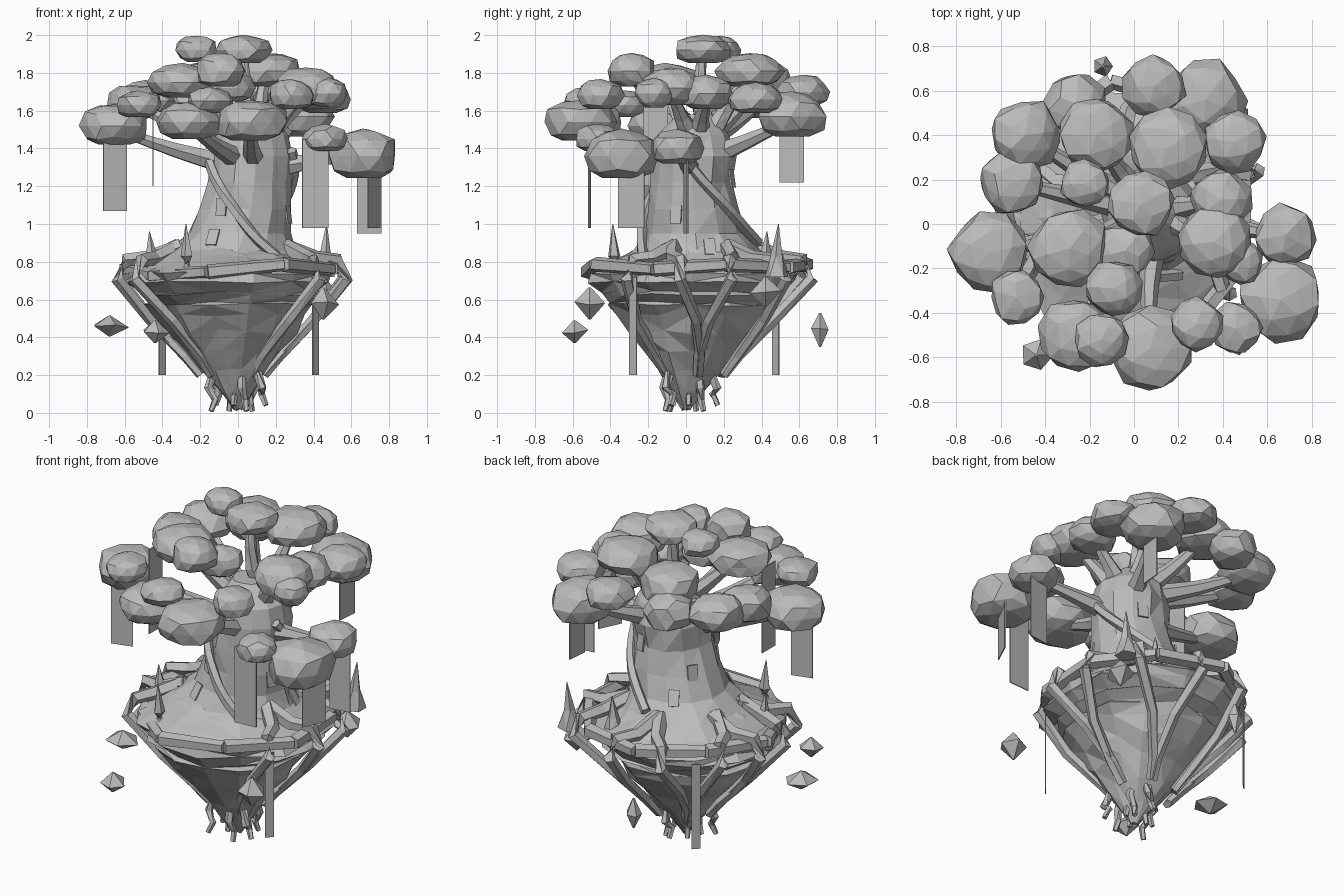
import bpy, bmesh, math, random
from mathutils import Vector, Matrix

random.seed(4)
if "Cube" in bpy.data.objects:
    bpy.data.objects.remove(bpy.data.objects["Cube"])

stone = bpy.data.materials.new("pale grey")
stone.use_nodes = True
stone.diffuse_color = (0.5, 0.5, 0.5, 1)
stone.node_tree.nodes["Principled BSDF"].inputs["Base Color"].default_value = (0.5, 0.5, 0.5, 1)


def finish(name, bm):
    bmesh.ops.recalc_face_normals(bm, faces=bm.faces)
    mesh = bpy.data.meshes.new(name)
    bm.to_mesh(mesh)
    bm.free()
    mesh.materials.append(stone)
    obj = bpy.data.objects.new(name, mesh)
    bpy.context.collection.objects.link(obj)
    return obj


def loft(name, rings):
    """Skin a stack of closed rings and cap both ends."""
    bm = bmesh.new()
    loops = [[bm.verts.new(p) for p in ring] for ring in rings]
    for low, high in zip(loops, loops[1:]):
        for i in range(len(low)):
            j = (i + 1) % len(low)
            bm.faces.new((low[i], low[j], high[j], high[i]))
    bm.faces.new(loops[0])
    bm.faces.new(loops[-1])
    bmesh.ops.triangulate(bm, faces=bm.faces)
    return finish(name, bm)


def smooth_path(points, steps):
    """Round a coarse path with Catmull-Rom interpolation."""
    p = [Vector(q) for q in points]
    p = [p[0] * 2 - p[1]] + p + [p[-1] * 2 - p[-2]]
    out = []
    for a, b, c, d in zip(p, p[1:], p[2:], p[3:]):
        for k in range(steps):
            t = k / steps
            out.append(0.5 * (2 * b + (c - a) * t + (2 * a - 5 * b + 4 * c - d) * t * t
                              + (3 * b - a - 3 * c + d) * t ** 3))
    return out + [p[-2]]


def tube(name, points, r0, r1, sides=5, steps=1):
    path = smooth_path(points, steps)
    rings = []
    for i, p in enumerate(path):
        tangent = (path[min(i + 1, len(path) - 1)] - path[max(i - 1, 0)]).normalized()
        turn = tangent.to_track_quat('Z', 'Y')
        r = r0 + (r1 - r0) * i / (len(path) - 1)
        rings.append([p + turn @ Vector((r * math.cos(a), r * math.sin(a), 0))
                      for a in (math.tau * k / sides for k in range(sides))])
    return loft(name, rings)


def blob(name, centre, size, wobble):
    """Squared-off faceted clump with a flattened underside."""
    bm = bmesh.new()
    bmesh.ops.create_icosphere(bm, subdivisions=2, radius=1)
    spin = Matrix.Rotation(random.uniform(0, math.tau), 3, 'Z')
    for v in bm.verts:
        q = spin @ v.co * random.uniform(1 - wobble, 1 + wobble)
        q.z = max(math.copysign(abs(q.z) ** 0.8, q.z) * 1.08, -0.9)
        v.co = Vector([c + s * k for c, s, k in zip(centre, size, q)])
    return finish(name, bm)


def plate(name, centre, width, height, yaw, tilt=0.0, thick=0.006):
    bm = bmesh.new()
    bmesh.ops.create_cube(bm, size=1)
    bm.transform(Matrix.Translation(centre) @ Matrix.Rotation(yaw, 4, 'Z')
                 @ Matrix.Rotation(tilt, 4, 'X') @ Matrix.Diagonal((width, thick, height, 1)))
    return finish(name, bm)


def ring(cx, cy, z, r, sides, wobble, lift=0.0):
    return [(cx + r * k * math.cos(a), cy + r * k * math.sin(a), z + random.uniform(-lift, lift))
            for a, k in ((math.tau * i / sides, random.uniform(1 - wobble, 1 + wobble))
                         for i in range(sides))]


# Foliage clusters: x, y, z, radius, half height
foliage = [
    (-.65, -.13, 1.52, .18, .11), (-.55, .19, 1.64, .15, .09), (-.49, .4, 1.65, .16, .1),
    (-.53, -.33, 1.63, .12, .07), (-.26, .54, 1.65, .14, .1), (-.17, .4, 1.75, .17, .1),
    (.09, .62, 1.7, .14, .08), (.32, .56, 1.57, .18, .12), (.15, .34, 1.81, .18, .09),
    (.45, .37, 1.66, .14, .08), (.39, .11, 1.69, .14, .09), (-.22, .18, 1.92, .11, .07),
    (.03, .09, 1.92, .15, .075), (-.29, -.11, 1.75, .18, .09), (-.04, -.12, 1.72, .13, .08),
    (-.09, -.29, 1.81, .13, .09), (.36, -.08, 1.72, .17, .1), (.48, -.17, 1.69, .1, .08),
    (.68, -.05, 1.4, .14, .09), (.66, -.34, 1.36, .19, .13), (.28, -.45, 1.68, .12, .08),
    (.46, -.47, 1.45, .12, .07), (.07, -.56, 1.54, .19, .11), (-.26, -.5, 1.54, .17, .1),
    (-.15, -.52, 1.65, .12, .07)]
for x, y, z, r, h in foliage:
    blob("foliage_cluster", (x, y, z), (r, r, h), .09)

# Leaning trunk with a flared foot: z, radius, centre x, centre y
trunk = [(.78, .43, -.08, .06), (.86, .34, -.04, .06), (.95, .275, .0, .05), (1.08, .24, .04, .04),
         (1.22, .22, .06, .03), (1.36, .22, .07, .04), (1.47, .19, .07, .04), (1.58, .1, .05, .05)]
loft("trunk", [ring(x, y, z, r, 13, .05) for z, r, x, y in trunk])


def on_trunk(angle, z, out=0.0):
    for (z0, r0, x0, y0), (z1, r1, x1, y1) in zip(trunk, trunk[1:]):
        if z <= z1:
            break
    t = (z - z0) / (z1 - z0)
    r = r0 + (r1 - r0) * t + out
    a = math.radians(angle)
    return (x0 + (x1 - x0) * t + r * math.cos(a), y0 + (y1 - y0) * t + r * math.sin(a), z)


# Branches reaching from the trunk top to the canopy
for i in (0, 1, 2, 5, 7, 8, 10, 12, 13, 16, 18, 22, 23):
    x, y, z, r, h = foliage[i]
    angle = math.degrees(math.atan2(y, x))
    low = max(1.3, min(1.48, z - .2))
    start = on_trunk(angle, low, -.08)
    middle = (x * .55 + .03, y * .55 + .02, low + (z - low) * .35)
    tube("branch", [start, middle, (x * .95, y * .95, z - h * .3)], .06, .025, 6, 2)

# Two vines winding round the trunk
vines = [(200, 312, 1.33, .83), (-20, 85, 1.39, .9)]
for a0, a1, z0, z1 in vines:
    pts = [on_trunk(a0 + (a1 - a0) * t / 6, z0 + (z1 - z0) * t / 6, .015) for t in range(7)]
    tube("trunk_vine", pts, .028, .03, 5, 2)

# Window panels
for angle, z in ((245, .93), (238, 1.09), (12, .88), (-22, 1.05), (118, .98), (148, 1.1), (70, 1.24)):
    plate("window", on_trunk(angle, z, .006), .06, .095, math.radians(angle + 90),
          math.radians(-30 if z < 1 else -8), .009)

# Floating island with stepped ledges and a sloping top: z, radius
island = [(.02, .02), (.11, .09), (.22, .17), (.33, .255), (.43, .335), (.52, .405), (.57, .44),
          (.58, .42), (.63, .49), (.64, .47), (.69, .55), (.74, .55), (.79, .46), (.84, .36), (.88, .26)]
loft("island", [ring(-.04 * min(1, z * 2), .03 * min(1, z * 2), z, r, 14, .06, .012) for z, r in island])


def around(angle, r, z):
    return (-.03 + r * math.cos(angle), .05 + r * math.sin(angle), z)


# Large roots spilling over the rim and down the sides, fewest at the front
for k, degrees in enumerate((-38, -8, 18, 48, 82, 112, 146, 168, 190, 214)):
    a = math.radians(degrees)
    w = random.uniform(.58, .65)
    s = .25 if k % 2 else -.25
    tube("side_root", [around(a - s, .3, .88), around(a - s / 2, .46, .82), around(a, w - .05, .81),
                       around(a, w, .71), around(a + s * .6, .43, .49), around(a + s, .25, .3),
                       around(a + s, .17, .2)], .045, .024, 5)

# Root ring along the rim
rim = [around(math.tau * k / 9 + .3, random.uniform(.53, .6), random.uniform(.72, .79)) for k in range(9)]
for k in range(9):
    tube("rim_root", [rim[k], rim[(k + 1) % 9]], .042, .036)

# Small roots dangling under the tip
for k in range(9):
    a = math.tau * k / 9
    r = .06 + .08 * (k % 3) / 2
    foot = 0.0 if k % 2 else .03
    tube("tip_root", [(r * .8 * math.cos(a), r * .8 * math.sin(a), .27),
                      (r * 1.2 * math.cos(a), r * 1.2 * math.sin(a), .13),
                      (r * math.cos(a + .2), r * math.sin(a + .2), foot + .07),
                      (r * 1.2 * math.cos(a + .2), r * 1.2 * math.sin(a + .2), foot + .01)], .028, .015)

# Pointed crystals on the rim
for x, y, h in ((-.27, -.38, .22), (-.46, -.1, .18), (.46, .48, .22), (.2, .42, .18)):
    tube("rim_spike", [(x, y, .72), (x, y, .83), (x * 1.02, y * 1.02, .78 + h)], .065, .002, 5)

# Floating rocks, pointed above and below
for x, y, z, r, h in ((-.44, -.59, .43, .075, .06), (-.14, .71, .44, .048, .09), (-.68, -.15, .46, .1, .055),
                      (.45, -.51, .58, .08, .085), (.45, .42, .64, .085, .08)):
    loft("floating_rock", [ring(x, y, z - h, .006, 5, 0), ring(x, y, z, r, 5, .1, .01),
                           ring(x, y, z + h, .006, 5, 0)])

# Hanging strips: x, y, bottom, top, width, yaw in degrees
for x, y, low, high, width, yaw in (
        (-.65, -.2, 1.07, 1.48, .13, 15), (-.45, -.16, 1.2, 1.72, .13, 90), (.41, -.51, .98, 1.45, .14, 4),
        (.695, 0, .95, 1.4, .13, 8), (.72, -.29, .98, 1.35, .15, 65), (.35, .56, 1.22, 1.5, .13, 85),
        (.41, -.28, .2, .72, .05, 50), (-.4, .475, .2, .72, .05, 45)):
    plate("hanging_strip", (x, y, (low + high) / 2), width, high - low, math.radians(yaw))
